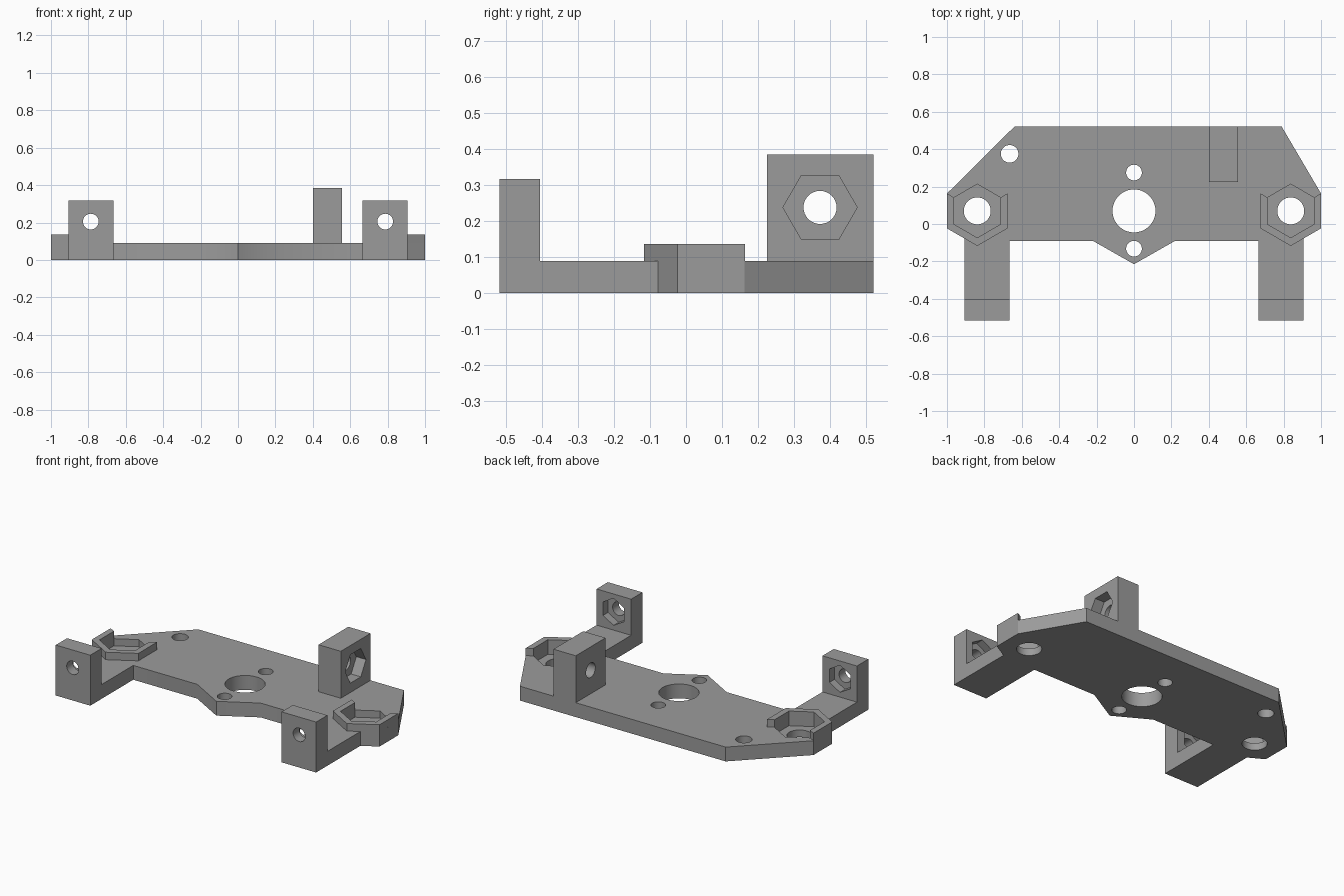
import bpy, bmesh, math
from mathutils import Matrix, Vector

if "Cube" in bpy.data.objects:
    bpy.data.objects.remove(bpy.data.objects["Cube"])

grey = bpy.data.materials.new("grey plastic")
grey.diffuse_color = (0.33, 0.33, 0.33, 1)
grey.use_nodes = True
grey.node_tree.nodes["Principled BSDF"].inputs["Base Color"].default_value = grey.diffuse_color


def prism(name, pts, z0, z1):
    """Solid from a 2D outline extruded between two heights."""
    bm = bmesh.new()
    face = bm.faces.new([bm.verts.new((x, y, z0)) for x, y in pts])
    ext = bmesh.ops.extrude_face_region(bm, geom=[face])
    bmesh.ops.translate(bm, vec=(0, 0, z1 - z0),
                        verts=[v for v in ext["geom"] if isinstance(v, bmesh.types.BMVert)])
    bmesh.ops.recalc_face_normals(bm, faces=bm.faces)
    mesh = bpy.data.meshes.new(name)
    bm.to_mesh(mesh)
    bm.free()
    mesh.materials.append(grey)
    ob = bpy.data.objects.new(name, mesh)
    bpy.context.collection.objects.link(ob)
    return ob


def ring(n, r, cx=0, cy=0, start=0.0):
    return [(cx + r * math.cos(start + math.tau * i / n),
             cy + r * math.sin(start + math.tau * i / n)) for i in range(n)]


def box(name, x0, x1, y0, y1, z0, z1):
    return prism(name, [(x0, y0), (x1, y0), (x1, y1), (x0, y1)], z0, z1)


def boolean(target, tool, op):
    mod = target.modifiers.new(op.lower(), 'BOOLEAN')
    mod.operation, mod.solver, mod.object = op, 'EXACT', tool
    bpy.context.view_layer.objects.active = target
    bpy.ops.object.modifier_apply(modifier=mod.name)
    bpy.data.objects.remove(tool)


def bore(target, n, r, a, b, start=0.0):
    """Cut a round or hexagonal hole along the line from a to b."""
    a, b = Vector(a), Vector(b)
    tool = prism("cutter", ring(n, r, start=start), 0, (b - a).length)
    d = (b - a).normalized()
    if abs(d.z) > 0.9:
        rot = Matrix.Identity(3)
    else:  # keep local x horizontal, local y up
        side = Vector((0, 0, 1)).cross(d)
        rot = Matrix((side, Vector((0, 0, 1)), d)).transposed()
    tool.data.transform(Matrix.Translation(a) @ rot.to_4x4())
    boolean(target, tool, 'DIFFERENCE')


T = 0.09                  # plate thickness
HX, HY = 0.838, 0.07      # hex seat centre
RO, RI = 0.187, 0.143     # hex seat outer and inner radius

# Base plate with both arms
plate = prism("mount_plate", [
    (-0.64, 0.52), (0.79, 0.52), (1, 0.163), (1, -0.0235), (0.905, -0.078),
    (0.905, -0.517), (0.665, -0.517), (0.665, -0.09), (0.22, -0.09), (0, -0.215),
    (-0.22, -0.09), (-0.665, -0.09), (-0.665, -0.517), (-0.905, -0.517),
    (-0.905, -0.078), (-1, -0.0235), (-1, 0.163)], 0, T)

for s in (-1, 1):
    # Raised hex rim, open towards the back
    angles = [math.radians(150 + 60 * i) for i in range(5)]
    outer = [(s * HX + RO * math.cos(a), HY + RO * math.sin(a)) for a in angles]
    inner = [(s * HX + RI * math.cos(a), HY + RI * math.sin(a)) for a in angles]
    boolean(plate, prism("rim", outer + inner[::-1], T, 0.137), 'UNION')
    # Upright at the end of the arm
    x0, x1 = sorted((s * 0.665, s * 0.905))
    boolean(plate, box("arm_post", x0, x1, -0.517, -0.405, T, 0.317), 'UNION')

# Tall upright at the back
boolean(plate, box("rear_post", 0.402, 0.557, 0.225, 0.52, T, 0.385), 'UNION')

for s in (-1, 1):
    # Hex seat pocket and its through hole
    bore(plate, 6, RI, (s * HX, HY, 0.045), (s * HX, HY, 0.2), math.pi / 6)
    bore(plate, 48, 0.072, (s * HX, HY, -0.1), (s * HX, HY, 0.2))
    # Screw hole and nut recess in the arm post
    bore(plate, 32, 0.042, (s * 0.787, -0.6, 0.205), (s * 0.787, -0.3, 0.205))
    bore(plate, 6, 0.085, (s * 0.787, -0.455, 0.205), (s * 0.787, -0.35, 0.205), math.pi / 6)

# Screw hole and nut recess in the rear post
bore(plate, 32, 0.046, (0.3, 0.372, 0.238), (0.65, 0.372, 0.238))
bore(plate, 6, 0.103, (0.49, 0.372, 0.238), (0.65, 0.372, 0.238))

# Vertical holes through the plate
for x, y, r in ((0, 0.07, 0.115), (0, 0.275, 0.042), (0, -0.132, 0.042), (-0.665, 0.375, 0.047)):
    bore(plate, 48, r, (x, y, -0.1), (x, y, 0.2))

bpy.ops.object.select_all(action='DESELECT')
plate.select_set(True)
bpy.context.view_layer.objects.active = plate
bpy.ops.object.shade_smooth_by_angle(angle=math.radians(30))
